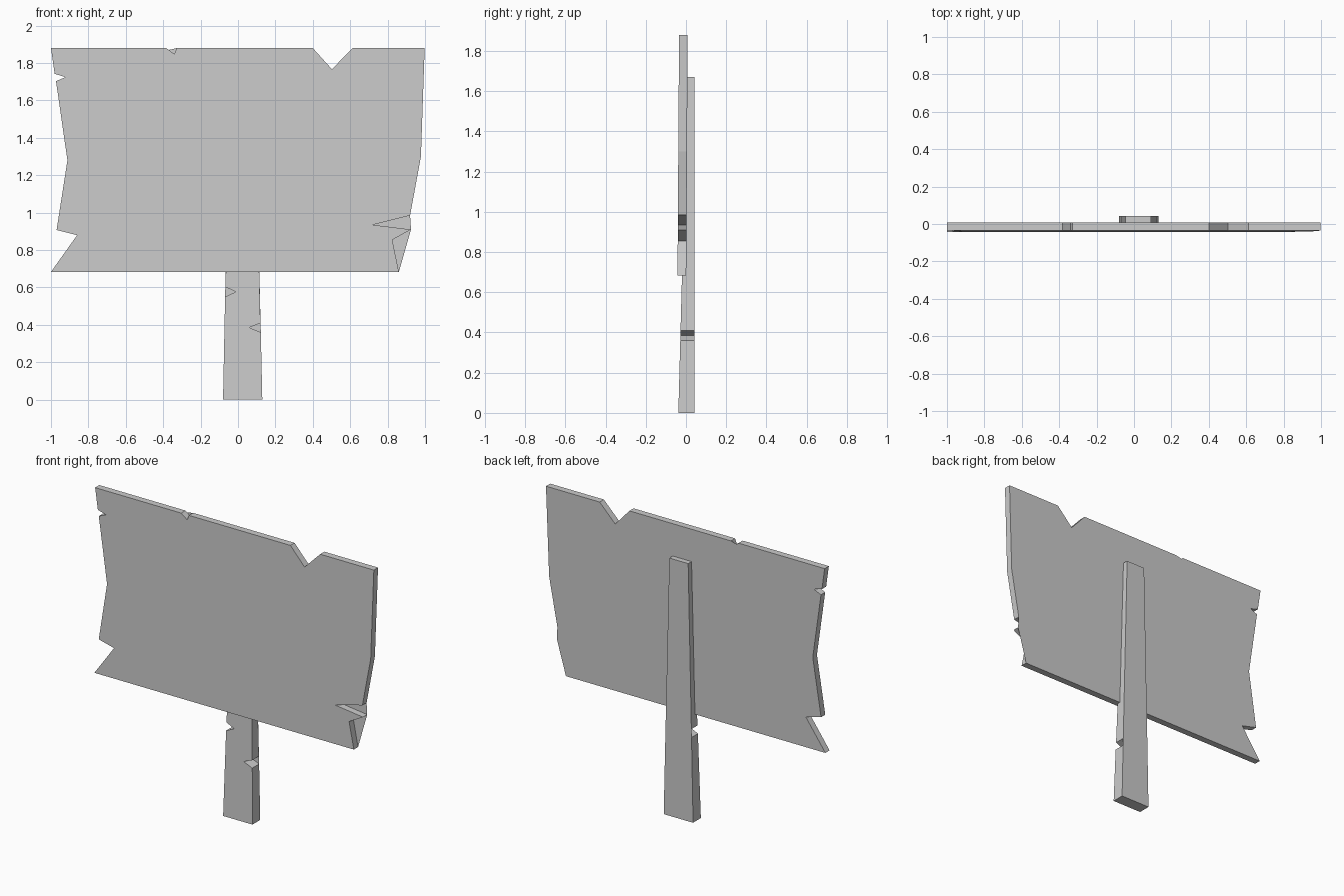
import bpy, bmesh

if "Cube" in bpy.data.objects:
    bpy.data.objects.remove(bpy.data.objects["Cube"])


def slab(name, outline, front_y, back_y):
    """Extrude an x-z outline in y; front_y and back_y give the depth at height z."""
    bm = bmesh.new()
    front = [bm.verts.new((x, front_y(z), z)) for x, z in outline]
    back = [bm.verts.new((x, back_y(z), z)) for x, z in outline]
    caps = [bm.faces.new(front), bm.faces.new(back[::-1])]
    n = len(outline)
    for i in range(n):
        j = (i + 1) % n
        bm.faces.new((front[j], front[i], back[i], back[j]))
    # Notched outlines are concave, so split the caps cleanly
    bmesh.ops.triangulate(bm, faces=caps)
    bmesh.ops.recalc_face_normals(bm, faces=bm.faces)
    mesh = bpy.data.meshes.new(name)
    bm.to_mesh(mesh)
    bm.free()
    obj = bpy.data.objects.new(name, mesh)
    bpy.context.collection.objects.link(obj)
    return obj


# Weathered board with splintered edges, leaning back very slightly
board = [
    (-1.0, 1.88), (-0.383, 1.88), (-0.37, 1.87), (-0.34, 1.848), (-0.328, 1.88),
    (0.40, 1.88), (0.502, 1.767), (0.613, 1.88), (0.998, 1.88),
    (0.978, 1.30), (0.92, 0.985), (0.72, 0.935), (0.925, 0.91),
    (0.825, 0.855), (0.86, 0.683), (-1.0, 0.683), (-0.86, 0.88),
    (-0.97, 0.907), (-0.912, 1.28), (-0.973, 1.703), (-0.922, 1.725), (-0.98, 1.742),
]
lean = lambda z: 0.0075 * (z - 0.683) / 1.197
slab("sign_board", board, lambda z: -0.042 + lean(z), lambda z: 0.001 + lean(z))

# Tapered post with a nick on each side
post = [
    (-0.08, 0.0), (-0.069, 0.55), (-0.012, 0.577), (-0.067, 0.603), (-0.045, 1.67),
    (0.09, 1.67), (0.12, 0.41), (0.06, 0.386), (0.122, 0.36), (0.13, 0.0),
]
slab("sign_post", post, lambda z: -0.038 + 0.0265 * z, lambda z: 0.042)
